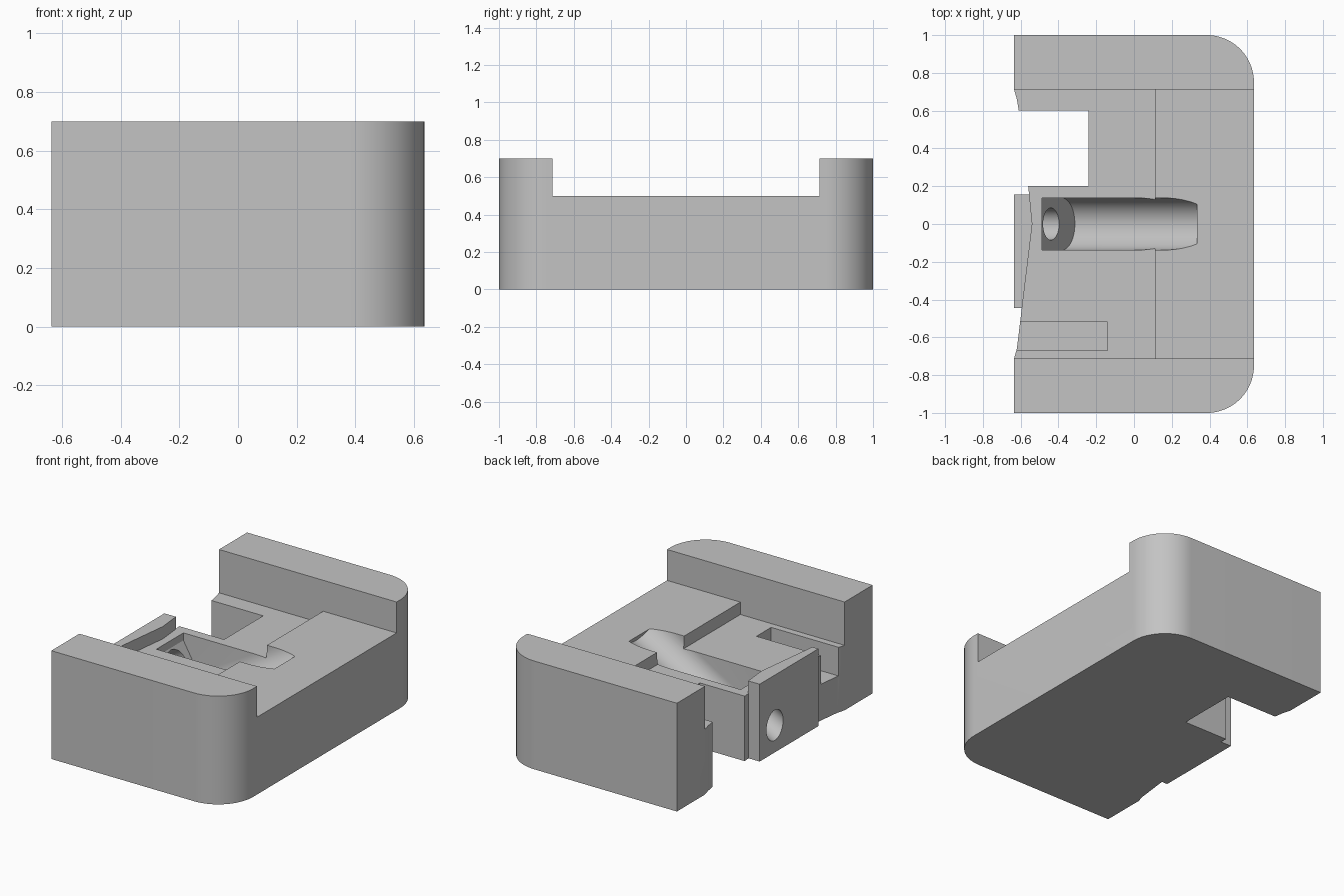
import bpy, bmesh, math
from mathutils import Matrix

cube = bpy.data.objects.get("Cube")
if cube:
    bpy.data.objects.remove(cube, do_unlink=True)

grey = bpy.data.materials.new("light_grey")
grey.use_nodes = True
colour = (0.55, 0.55, 0.55, 1)
grey.diffuse_color = colour
grey.node_tree.nodes["Principled BSDF"].inputs["Base Color"].default_value = colour


def finish(bm, name):
    bmesh.ops.recalc_face_normals(bm, faces=bm.faces)
    mesh = bpy.data.meshes.new(name)
    bm.to_mesh(mesh)
    bm.free()
    mesh.materials.append(grey)
    ob = bpy.data.objects.new(name, mesh)
    bpy.context.collection.objects.link(ob)
    return ob


def prism(points, low, high, matrix=None, clip_x=None):
    """Extrude a flat outline, optionally place it and trim it at a plane."""
    bm = bmesh.new()
    face = bm.faces.new([bm.verts.new((x, y, low)) for x, y in points])
    top = bmesh.ops.extrude_face_region(bm, geom=[face])["geom"]
    moved = [v for v in top if isinstance(v, bmesh.types.BMVert)]
    bmesh.ops.translate(bm, verts=moved, vec=(0, 0, high - low))
    if matrix:
        bm.transform(matrix)
    if clip_x is not None:
        geom = bm.verts[:] + bm.edges[:] + bm.faces[:]
        bmesh.ops.bisect_plane(bm, geom=geom, plane_co=(clip_x, 0, 0),
                               plane_no=(1, 0, 0), clear_inner=True)
        bmesh.ops.holes_fill(bm, edges=[e for e in bm.edges if e.is_boundary], sides=0)
    return bm


def box(x1, x2, y1, y2, z1, z2):
    return prism([(x1, y1), (x2, y1), (x2, y2), (x1, y2)], z1, z2)


def arc(cx, cy, r, start, end, steps):
    angles = [math.radians(start + (end - start) * i / steps) for i in range(steps + 1)]
    return [(cx + r * math.cos(a), cy + r * math.sin(a)) for a in angles]


def cut(targets, bm, name):
    cutter = finish(bm, name)
    cutter.hide_render = True
    for ob in targets:
        bpy.context.view_layer.objects.active = ob
        mod = ob.modifiers.new(name, "BOOLEAN")
        mod.operation = "DIFFERENCE"
        mod.solver = "EXACT"
        mod.object = cutter
        bpy.ops.object.modifier_apply(modifier=mod.name)
    bpy.data.objects.remove(cutter, do_unlink=True)


# Body outline: two rounded corners on one side, shallow angled recess on the other
side, wall, radius = 0.635, 0.713, 0.25
outline = arc(side - radius, -1 + radius, radius, -90, 0, 20)
outline += arc(side - radius, 1 - radius, radius, 0, 90, 20)
outline += [(-side, 1), (-side, wall), (-0.62, 0.66), (-0.61, 0.6),
            (-0.24, 0.6), (-0.24, 0.2), (-0.56, 0.2), (-0.54, 0),
            (-0.62, -0.66), (-side, -wall), (-side, -1)]
body = finish(prism(outline, 0, 0.7), "body")

# Raised plate filling part of the recess
plate = finish(prism([(-side, 0.155), (-0.553, 0.155), (-0.538, 0),
                      (-0.592, -0.445), (-side, -0.445)], 0, 0.5), "end_plate")

# Stepped floor between the two end walls, and a shallow slot
cut([body], box(-1, 1, -wall, wall, 0.5, 1), "upper_floor")
cut([body], box(-1, 0.11, -wall, wall, 0.42, 0.6), "lower_floor")
cut([body], box(-1, -0.14, -0.67, -0.52, 0.235, 0.6), "side_slot")

# Inclined round-bottomed channel; local z runs up the incline, local x points down
tilt = math.radians(60)


def incline(x, z):
    return Matrix.Translation((x, 0, z)) @ Matrix.Rotation(tilt, 4, "Y")


r = 0.138
channel = arc(0, 0, r, -90, 90, 32) + [(-0.6, r), (-0.6, -r)]
cut([body], prism(channel, 0, 0.775, incline(-0.382, 0.19), clip_x=-0.487), "channel")

# Inclined bolt hole through the plate into the channel
cut([body, plate], prism(arc(0, 0, 0.085, 0, 350, 35), -0.5, 0.06,
                         incline(-0.439, 0.289)), "bolt_hole")

# Smooth the curves, keep the edges crisp
for ob in (body, plate):
    bpy.ops.object.select_all(action="DESELECT")
    ob.select_set(True)
    bpy.context.view_layer.objects.active = ob
    bpy.ops.object.shade_smooth_by_angle(angle=math.radians(25))
